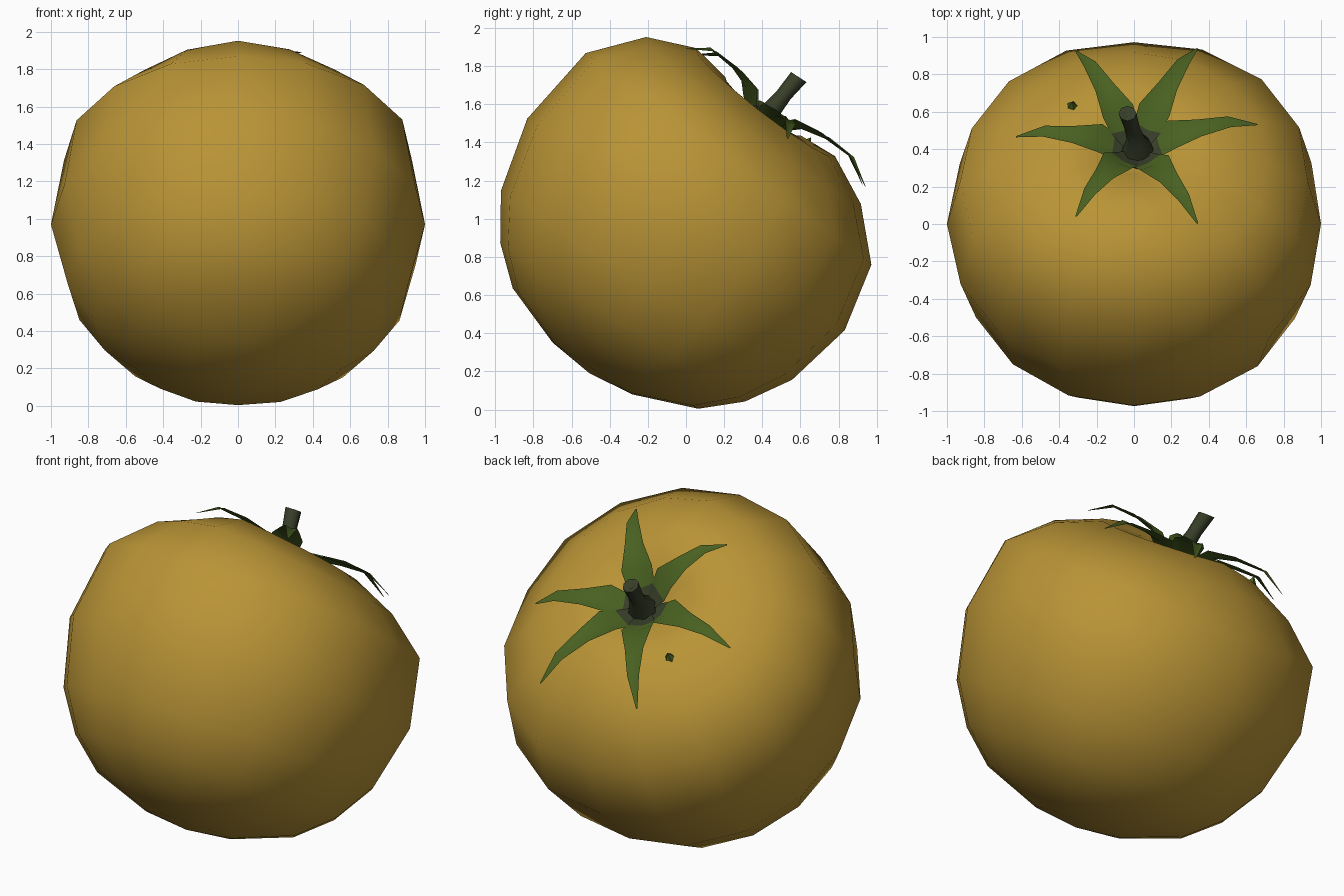
import bpy, bmesh
from math import sin, cos, pi, radians
from mathutils import Matrix, Vector

cube = bpy.data.objects.get("Cube")
if cube:
    bpy.data.objects.remove(cube)

# The whole fruit leans back about the X axis
LEAN = Matrix.Translation((0, 0, 0.97)) @ Matrix.Rotation(radians(-33), 4, 'X')


def material(name, rgb):
    m = bpy.data.materials.new(name)
    m.use_nodes = True
    m.diffuse_color = (*rgb, 1)
    m.node_tree.nodes["Principled BSDF"].inputs["Base Color"].default_value = (*rgb, 1)
    return m


SKIN = material("golden skin", (0.485, 0.295, 0.037))
LEAF = material("leaf green", (0.066, 0.118, 0.015))
STEM = material("dark stem green", (0.038, 0.048, 0.021))


def finish(name, bm, mats, angle=60, recalc=True):
    if recalc:
        bmesh.ops.recalc_face_normals(bm, faces=bm.faces)
    mesh = bpy.data.meshes.new(name)
    bm.to_mesh(mesh)
    bm.free()
    for m in mats:
        mesh.materials.append(m)
    ob = bpy.data.objects.new(name, mesh)
    bpy.context.collection.objects.link(ob)
    ob.matrix_world = LEAN
    bpy.ops.object.select_all(action='DESELECT')
    ob.select_set(True)
    bpy.context.view_layer.objects.active = ob
    bpy.ops.object.shade_smooth_by_angle(angle=radians(angle))
    return ob


def loft(bm, rings):
    """Bridge closed rings; one-point rings become fan tips."""
    loops = [[bm.verts.new(p) for p in ring] for ring in rings]
    for a, b in zip(loops, loops[1:]):
        n = max(len(a), len(b))
        for i in range(n):
            j = (i + 1) % n
            if len(a) == 1:
                bm.faces.new((a[0], b[i], b[j]))
            elif len(b) == 1:
                bm.faces.new((a[i], a[j], b[0]))
            else:
                bm.faces.new((a[i], a[j], b[j], b[i]))


def circle(r, h, n, cx=0.0, cy=0.0):
    if r == 0:
        return [(cx, cy, h)]
    return [(cx + r * cos(2 * pi * i / n), cy + r * sin(2 * pi * i / n), h)
            for i in range(n)]


def body_ring(r, h, dip):
    """Fruit ring: bulging corners, higher front shoulder, lowered sides."""
    slope = 0.085 * min(1, max(0, (h + 0.1) / 0.7))
    ring = []
    for x, y, z in circle(r, h, 16):
        if r == 0:
            return [(x, y, z)]
        c, s = x / r, y / r
        bulge = 1 + abs(2 * s * c) * (0.022 + 0.014 * c + 0.008 * s)
        ring.append((x * bulge, y * bulge, z - slope * y - dip * abs(c)))
    return ring


# Fruit body: lathe with a stem hollow
PROFILE = [(0, 0.60, 0), (0.1, 0.635, 0.01), (0.25, 0.74, 0.035), (0.46, 0.765, 0.055),
           (0.71, 0.65, 0.055), (0.93, 0.41, 0), (1.0, 0, 0), (0.91, -0.38, 0),
           (0.765, -0.61, 0), (0.58, -0.775, 0), (0.25, -0.9, 0), (0, -0.93, 0)]
bm = bmesh.new()
loft(bm, [body_ring(*p) for p in PROFILE])
finish("fruit_body", bm, [SKIN], 80)

# Calyx: six folded leaves with drooping tips, dark at the root
TIPS = [(-0.31, 0.66), (0.34, 0.68), (0.66, 0.20),
        (0.34, -0.50), (-0.31, -0.45), (-0.63, 0.12)]
ROWS = [(0.0, 0.645, 0.03), (0.19, 0.705, 0.08), (0.3, 0.775, 0.09),
        (0.52, 0.82, 0.055), (0.77, 0.825, 0.035), (1.0, 0.75, 0.004)]
root = Vector((0.01, 0.03, 0))
for k, (tx, ty) in enumerate(TIPS):
    bm = bmesh.new()
    out = Vector((tx, ty, 0)) - root
    side = Vector((-out.y, out.x, 0)).normalized()
    prev = None
    for t, h, w in ROWS:
        p = root + out * t
        p.z = h - 0.085 * p.y - 0.07 * min(1, 2 * t) * side.y ** 2
        lift = Vector((0, 0, 0.3 * w))
        row = [bm.verts.new(p + side * w + lift), bm.verts.new(p),
               bm.verts.new(p - side * w + lift)]
        if prev:
            for i in range(2):
                f = bm.faces.new((prev[i + 1], row[i + 1], row[i], prev[i]))
                f.material_index = 1 if t < 0.2 else 0
        prev = row
    bmesh.ops.recalc_face_normals(bm, faces=bm.faces)
    if sum(f.normal.z for f in bm.faces) < 0:
        bmesh.ops.reverse_faces(bm, faces=bm.faces)
    finish(f"calyx_leaf_{k + 1}", bm, [LEAF, STEM], 40, recalc=False)

# Stem: flared foot, thin neck, wider cut end with a small dimple
STEM_RINGS = [(0.09, 0.63, 0.02, 0.03), (0.08, 0.69, 0.02, 0.04),
              (0.05, 0.76, 0.01, 0.05), (0.042, 0.85, -0.01, 0.06),
              (0.048, 0.97, -0.035, 0.075), (0.02, 0.97, -0.035, 0.075),
              (0, 0.95, -0.035, 0.075)]
bm = bmesh.new()
loft(bm, [circle(r, h, 8, cx=x, cy=y) for r, h, x, y in STEM_RINGS])
finish("stem", bm, [STEM], 50)

# Small leaf tip poking through the skin
bm = bmesh.new()
loft(bm, [circle(0.04, 0.68, 5, -0.33, 0.3), circle(0, 0.74, 5, -0.33, 0.3)])
finish("buried_leaf_tip", bm, [LEAF])
